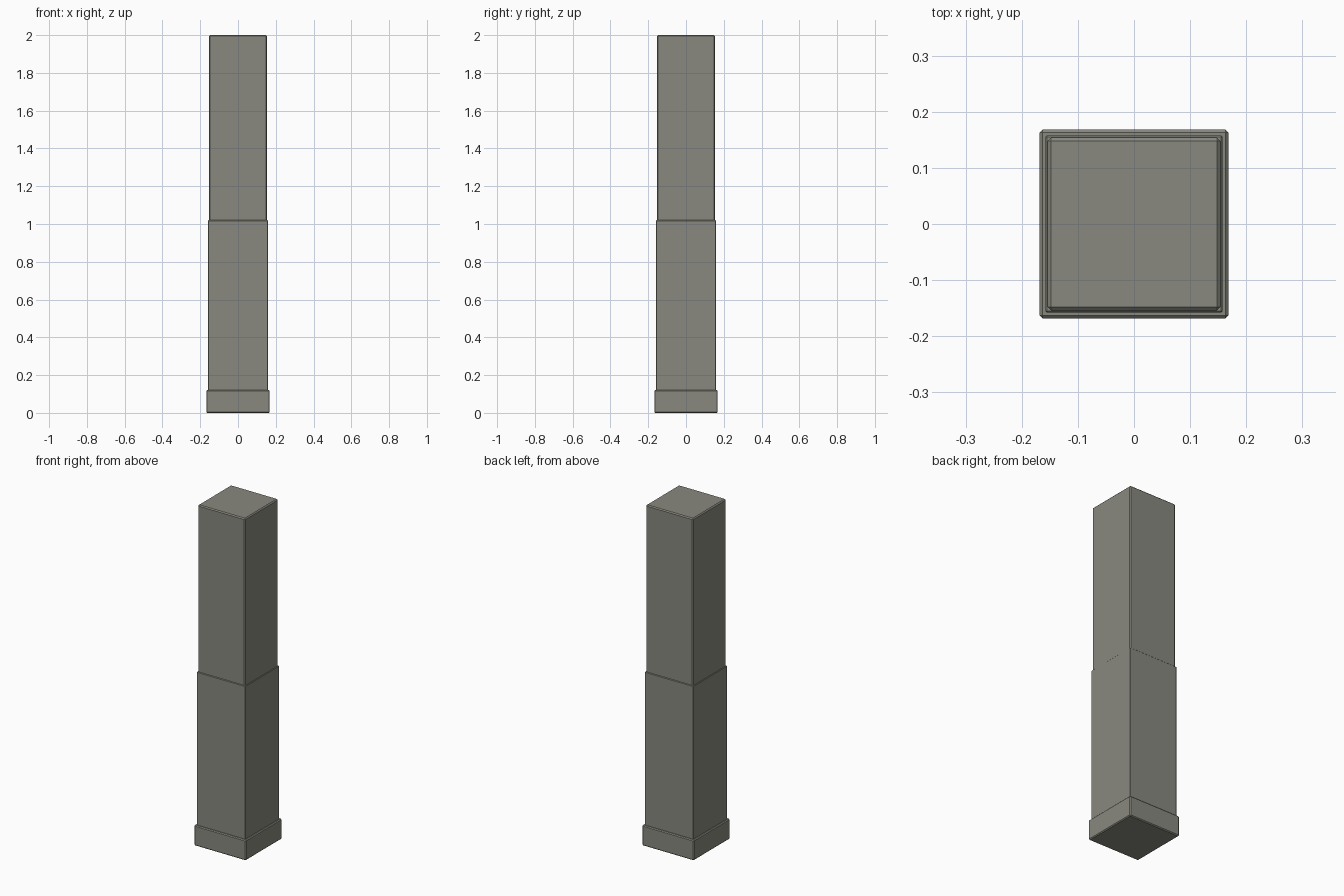
import bpy

if "Cube" in bpy.data.objects:
    bpy.data.objects.remove(bpy.data.objects["Cube"])

stone = bpy.data.materials.new("warm grey stone")
stone.diffuse_color = (0.25, 0.25, 0.215, 1)
stone.use_nodes = True
stone.node_tree.nodes["Principled BSDF"].inputs["Base Color"].default_value = stone.diffuse_color


def block(name, half, z0, z1, bevel):
    """Square block with small chamfered edges."""
    bpy.ops.mesh.primitive_cube_add(size=1, location=(0, 0, (z0 + z1) / 2))
    ob = bpy.context.object
    ob.name = name
    ob.scale = (2 * half, 2 * half, z1 - z0)
    bpy.ops.object.transform_apply(location=False, rotation=False, scale=True)
    mod = ob.modifiers.new("chamfer", 'BEVEL')
    mod.width = bevel
    mod.segments = 1
    ob.data.materials.append(stone)
    return ob


# Plinth, lower shaft and slightly narrower upper shaft
block("plinth", 0.168, 0.0, 0.12, 0.005)
block("lower_shaft", 0.158, 0.06, 1.02, 0.003)
block("upper_shaft", 0.154, 0.9, 2.0, 0.006)
